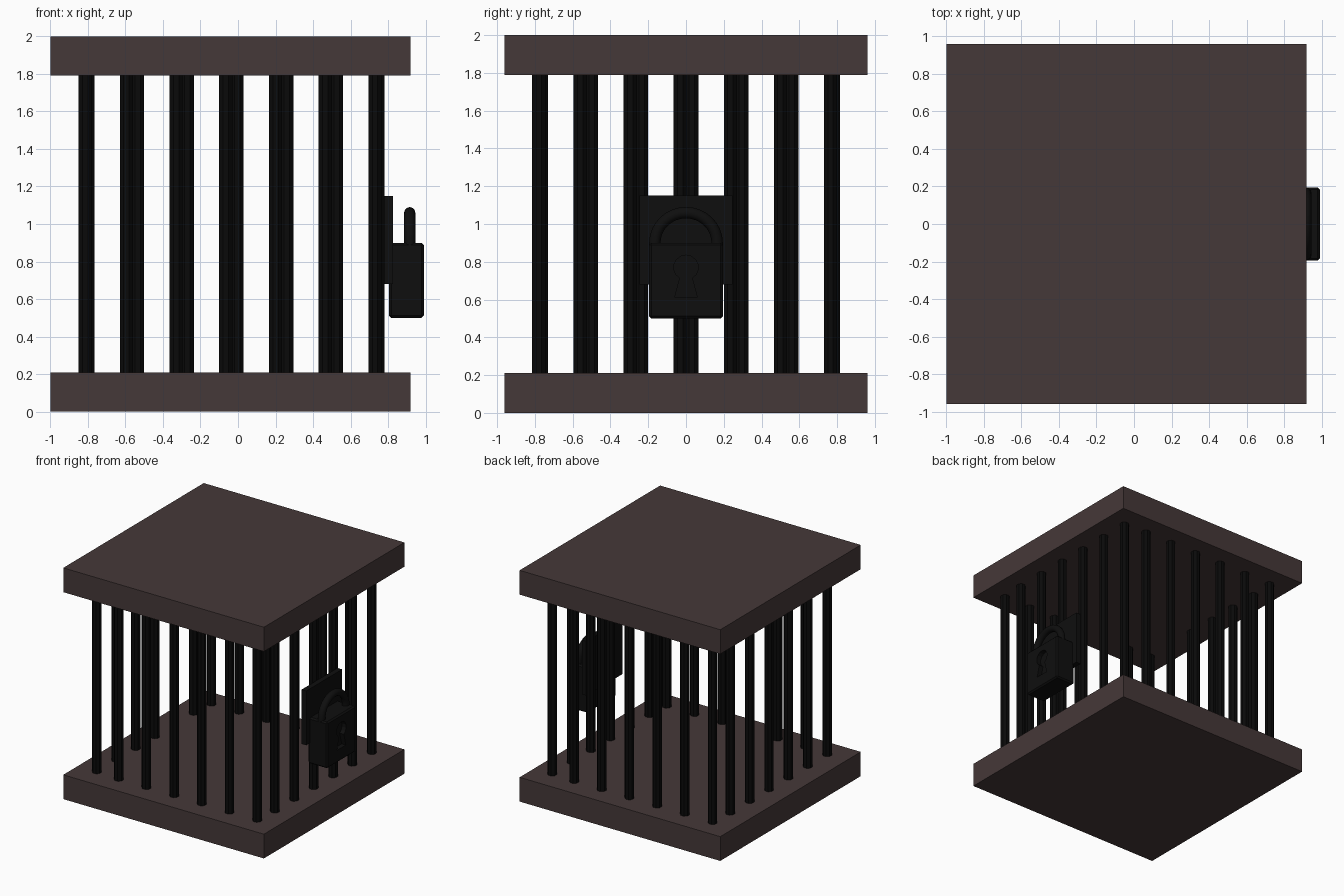
import bpy, bmesh, math
from mathutils import Matrix

if "Cube" in bpy.data.objects:
    bpy.data.objects.remove(bpy.data.objects["Cube"])


def material(name, rgb):
    m = bpy.data.materials.new(name)
    m.diffuse_color = (*rgb, 1)
    m.use_nodes = True
    m.node_tree.nodes["Principled BSDF"].inputs["Base Color"].default_value = m.diffuse_color
    return m


WOOD = material("dark brown wood", (0.060, 0.040, 0.040))
IRON = material("black iron", (0.003, 0.003, 0.003))
LOCK = material("black lock metal", (0.0045, 0.0045, 0.0045))


def finish(name, bm, mat):
    bmesh.ops.recalc_face_normals(bm, faces=bm.faces)
    me = bpy.data.meshes.new(name)
    bm.to_mesh(me)
    bm.free()
    me.materials.append(mat)
    ob = bpy.data.objects.new(name, me)
    bpy.context.scene.collection.objects.link(ob)
    return ob


def box(name, lo, hi, mat, bevel=0):
    bm = bmesh.new()
    bmesh.ops.create_cube(bm, size=1)
    for v in bm.verts:
        v.co = [lo[i] + (v.co[i] + 0.5) * (hi[i] - lo[i]) for i in range(3)]
    if bevel:
        bmesh.ops.bevel(bm, geom=bm.edges[:], offset=bevel, segments=1, affect='EDGES')
    return finish(name, bm, mat)


# Floor and roof slabs
box("floor_slab", (-1, -0.96, 0), (0.92, 0.96, 0.21), WOOD)
box("roof_slab", (-1, -0.96, 1.79), (0.92, 0.96, 2), WOOD)

# Bars: one row of six octagonal bars, turned around the cage centre
CX, R = -0.035, 0.035 / math.cos(math.pi / 8)
for side, label in enumerate(("front", "right", "back", "left")):
    bm = bmesh.new()
    for i in range(6):
        turn = Matrix.Rotation(side * math.pi / 2, 4, 'Z')
        place = (Matrix.Translation((CX, 0, 1)) @ turn
                 @ Matrix.Translation((0.765 - 0.265 * i, -0.78, 0))
                 @ Matrix.Rotation(math.pi / 8, 4, 'Z'))
        bmesh.ops.create_cone(bm, cap_ends=True, segments=8, radius1=R,
                              radius2=R, depth=1.6, matrix=place)
    finish(label + "_bars", bm, IRON)

# Lock plate on the right side bars
box("lock_plate", (0.78, -0.245, 0.68), (0.825, 0.245, 1.15), LOCK)

# Padlock body with a recessed keyhole
body = box("padlock_body", (0.805, -0.195, 0.5), (0.99, 0.195, 0.9), LOCK, 0.012)
bm = bmesh.new()
a0 = math.radians(-60)
pts = [(0.065 * math.cos(a0 + t * math.radians(300) / 12),
        0.77 + 0.065 * math.sin(a0 + t * math.radians(300) / 12)) for t in range(13)]
pts += [(-0.06, 0.61), (0.06, 0.61)]
face = bm.faces.new([bm.verts.new((0.95, y, z)) for y, z in pts])
new = bmesh.ops.extrude_face_region(bm, geom=[face])["geom"]
bmesh.ops.translate(bm, vec=(0.1, 0, 0),
                    verts=[g for g in new if isinstance(g, bmesh.types.BMVert)])
cutter = finish("keyhole_cutter", bm, LOCK)
cutter.hide_render = True
cutter.hide_set(True)
cut = body.modifiers.new("keyhole", 'BOOLEAN')
cut.operation, cut.object, cut.solver = 'DIFFERENCE', cutter, 'EXACT'

# Padlock shackle: a round bar swept over a half circle
bm = bmesh.new()
path = [(0.165, 0.85, 0)] + [(0.165 * math.cos(t * math.pi / 16),
        0.9 + 0.16 * math.sin(t * math.pi / 16), t * math.pi / 16) for t in range(17)]
path.append((-0.165, 0.85, math.pi))
rings = []
for y, z, a in path:
    ring = []
    for k in range(12):
        b = k * math.tau / 12
        r = 0.03 * math.cos(b)
        ring.append(bm.verts.new((0.915 + 0.03 * math.sin(b),
                                  y + r * math.cos(a), z + r * math.sin(a))))
    rings.append(ring)
for p, q in zip(rings, rings[1:]):
    for k in range(12):
        bm.faces.new((p[k], p[(k + 1) % 12], q[(k + 1) % 12], q[k]))
bm.faces.new(rings[0])
bm.faces.new(rings[-1])
for f in bm.faces:
    f.smooth = len(f.verts) == 4
finish("padlock_shackle", bm, LOCK)
